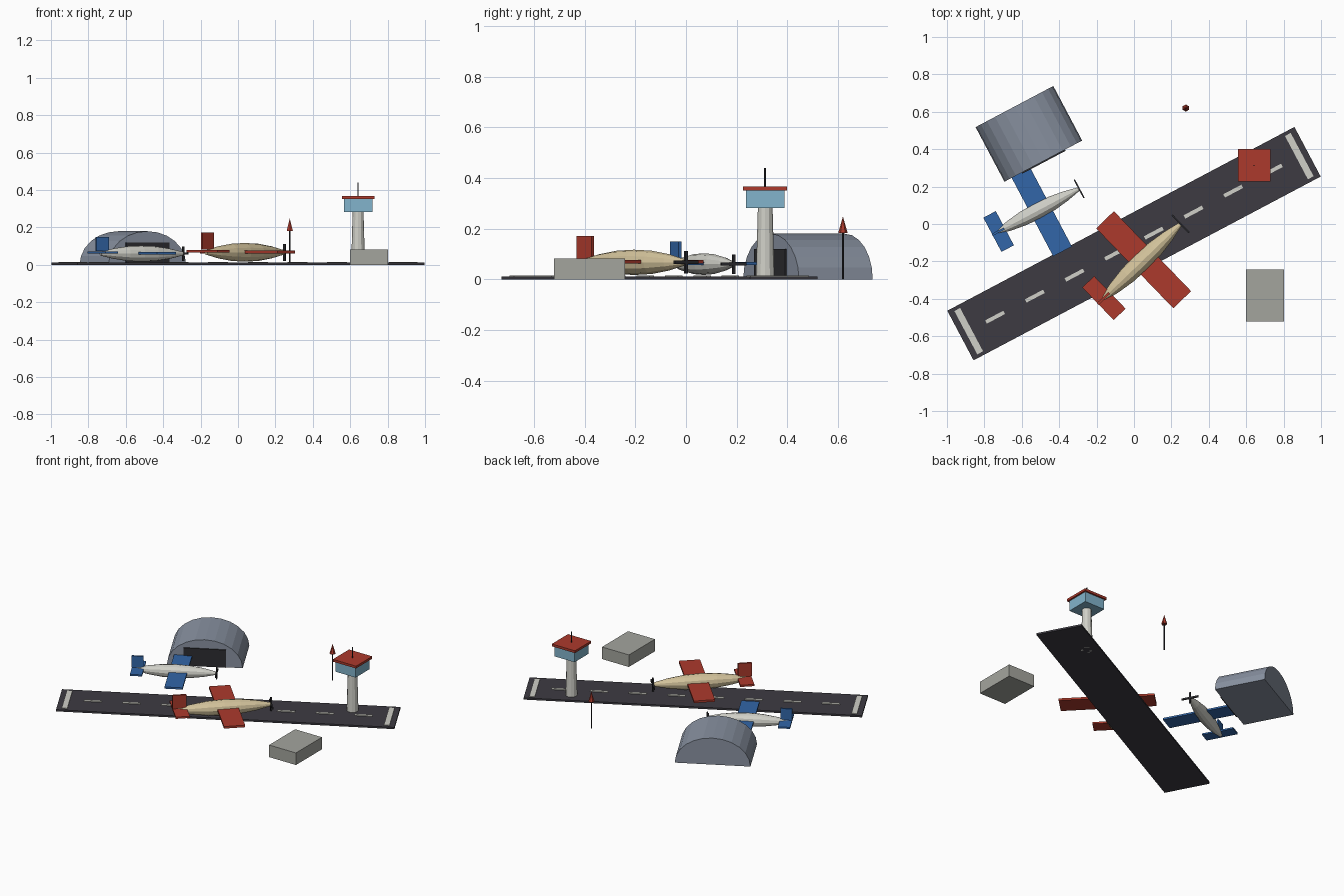
import bpy, bmesh, math
from mathutils import Matrix, Vector

cube = bpy.data.objects.get("Cube")
if cube:
    bpy.data.objects.remove(cube, do_unlink=True)


def material(name, *srgb):
    lin = [((c / 255 + 0.055) / 1.055) ** 2.4 for c in srgb] + [1]
    m = bpy.data.materials.new(name)
    m.use_nodes = True
    m.diffuse_color = lin
    bsdf = m.node_tree.nodes["Principled BSDF"]
    bsdf.inputs["Base Color"].default_value = lin
    bsdf.inputs["Roughness"].default_value = 0.8
    return m


asphalt = material("asphalt", 61, 59, 66)
white = material("off white", 208, 208, 200)
red = material("red", 172, 58, 44)
blue = material("blue", 50, 102, 168)
cream = material("cream", 212, 196, 156)
glass = material("glass blue", 130, 180, 204)
steel = material("steel grey", 136, 145, 160)
dark = material("dark grey", 44, 44, 48)
concrete = material("concrete", 164, 165, 158)


def frame(x, y, degrees):
    """Ground frame whose local +x points along a heading."""
    return Matrix.Translation((x, y, 0)) @ Matrix.Rotation(math.radians(degrees), 4, 'Z')


WORLD = Matrix.Identity(4)


def finish(name, bm, mat, base):
    bmesh.ops.recalc_face_normals(bm, faces=bm.faces)
    mesh = bpy.data.meshes.new(name)
    bm.to_mesh(mesh)
    bm.free()
    mesh.materials.append(mat)
    obj = bpy.data.objects.new(name, mesh)
    obj.matrix_world = base
    bpy.context.collection.objects.link(obj)
    return obj


def box(name, centre, size, mat, base=WORLD):
    bm = bmesh.new()
    bmesh.ops.create_cube(bm, size=1)
    bmesh.ops.scale(bm, vec=size, verts=bm.verts)
    bmesh.ops.translate(bm, vec=centre, verts=bm.verts)
    return finish(name, bm, mat, base)


def column(name, x, y, z0, z1, r0, r1, sides, mat):
    bm = bmesh.new()
    bmesh.ops.create_cone(bm, cap_ends=True, segments=sides, radius1=r0, radius2=r1, depth=z1 - z0)
    bmesh.ops.translate(bm, vec=(x, y, (z0 + z1) / 2), verts=bm.verts)
    return finish(name, bm, mat, WORLD)


def spindle(name, profile, sides, z, mat, base):
    """Round body along local x from (position, radius) pairs."""
    bm = bmesh.new()
    rings = []
    for x, r in profile:
        angles = [2 * math.pi * i / sides for i in range(sides)]
        rings.append([bm.verts.new((x, r * math.cos(a), z + r * math.sin(a))) for a in angles])
    for a, b in zip(rings, rings[1:]):
        for i in range(sides):
            j = (i + 1) % sides
            bm.faces.new((a[i], a[j], b[j], b[i]))
    bm.faces.new(rings[0])
    bm.faces.new(rings[-1])
    return finish(name, bm, mat, base)


def plane(label, base, s, z, body, trim):
    profile = [(-0.29, 0.012), (-0.2, 0.032), (-0.1, 0.046), (0, 0.05),
               (0.1, 0.046), (0.2, 0.032), (0.29, 0.012)]
    spindle(label + "_fuselage", [(x * s, r * s) for x, r in profile], 12, z, body, base)

    def part(name, centre, size, mat):
        c = Vector(centre) * s + Vector((0, 0, z))
        box(label + "_" + name, c, Vector(size) * s, mat, base)

    part("wing", (0.02, 0, 0.002), (0.132, 0.594, 0.014), trim)
    part("tailplane", (-0.275, 0, 0.006), (0.088, 0.242, 0.012), trim)
    part("tail_fin", (-0.278, 0, 0.06), (0.086, 0.014, 0.09), trim)
    part("propeller_horizontal", (0.295, 0, 0), (0.009, 0.13, 0.013), dark)
    part("propeller_vertical", (0.295, 0, 0), (0.009, 0.013, 0.09), dark)


# Runway with end bars and a dashed centre line
strip = frame(0, -0.105, 27.9)
box("runway", (0, 0, 0.006), (2.1, 0.3, 0.012), asphalt, strip)
for side in (-1, 1):
    box("runway_end_bar", (side * 1.0, 0, 0.0135), (0.035, 0.262, 0.005), white, strip)
for i in range(8):
    box("runway_dash", ((i - 3.5) * 0.24, 0, 0.0135), (0.11, 0.02, 0.005), white, strip)

# Two planes
plane("red_plane", frame(0.037, -0.205, 44), 1.0, 0.067, cream, red)
plane("blue_plane", frame(-0.516, 0.07, 27.9), 0.855, 0.06, white, blue)

# Hangar: arched solid running along local y
hangar = frame(-0.562, 0.482, 27.9)
bm = bmesh.new()
arch = [(0.235 * math.cos(math.pi * i / 12), 0.18 * math.sin(math.pi * i / 12)) for i in range(13)]
front_end = bm.faces.new([bm.verts.new((x, -0.165, z)) for x, z in arch])
moved = bmesh.ops.extrude_face_region(bm, geom=[front_end], use_keep_orig=True)["geom"]
bmesh.ops.translate(bm, vec=(0, 0.33, 0),
                    verts=[v for v in moved if isinstance(v, bmesh.types.BMVert)])
finish("hangar", bm, steel, hangar)
box("hangar_door", (0, -0.166, 0.06), (0.262, 0.012, 0.12), dark, hangar)

# Control tower
tx, ty = 0.642, 0.313
column("tower_shaft", tx, ty, 0, 0.285, 0.037, 0.029, 12, white)
box("tower_cab", (tx, ty, 0.317), (0.152, 0.152, 0.07), glass)
box("tower_roof", (tx, ty, 0.359), (0.174, 0.174, 0.016), red)
column("tower_antenna", tx, ty, 0.365, 0.44, 0.004, 0.004, 6, dark)

# Wind marker and terminal
column("marker_pole", 0.277, 0.62, 0, 0.19, 0.004, 0.004, 6, dark)
column("marker_cone", 0.277, 0.62, 0.182, 0.248, 0.019, 0, 6, red)
box("terminal", (0.7, -0.382, 0.041), (0.202, 0.28, 0.082), concrete)
